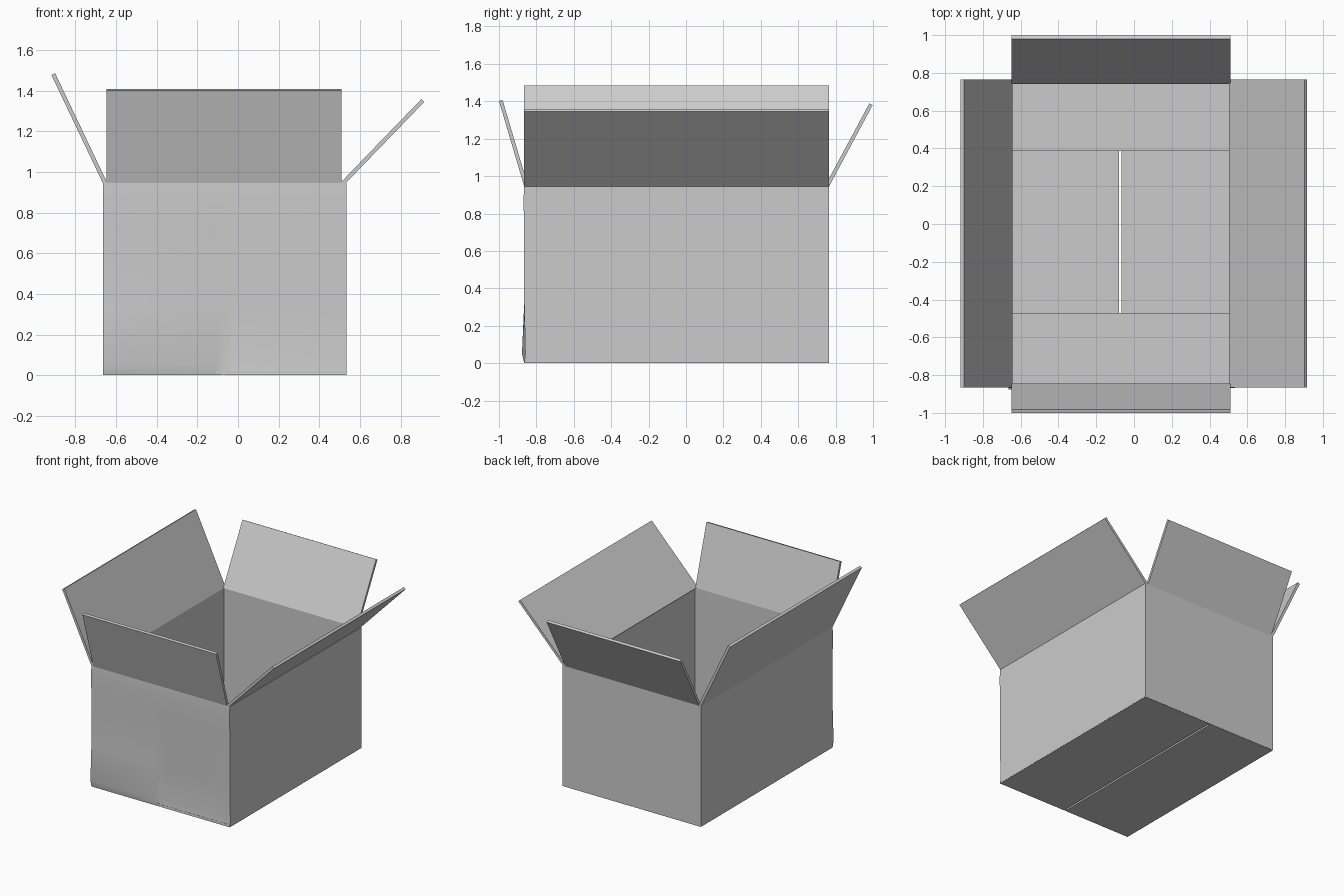
import bpy, bmesh, math
from mathutils import Vector

old = bpy.data.objects.get("Cube")
if old:
    bpy.data.objects.remove(old, do_unlink=True)

card = bpy.data.materials.new("grey_cardboard")
card.use_nodes = True
GREY = (0.6, 0.6, 0.6, 1)
card.diffuse_color = GREY
card.node_tree.nodes["Principled BSDF"].inputs["Base Color"].default_value = GREY

# Overall carton measurements
LEFT, RIGHT = -0.665, 0.535
FRONT, BACK = -0.865, 0.765
TOP, CARD = 0.945, 0.02
SEAM = -0.072


def finish(name, bm):
    bmesh.ops.recalc_face_normals(bm, faces=bm.faces)
    mesh = bpy.data.meshes.new(name)
    bm.to_mesh(mesh)
    bm.free()
    mesh.materials.append(card)
    obj = bpy.data.objects.new(name, mesh)
    bpy.context.collection.objects.link(obj)
    return obj


def prism(name, profile, axis, low, high):
    """Extrude an upright profile of (across, height) points along x or y."""
    bm = bmesh.new()
    place = (lambda p, t: (t, p[0], p[1])) if axis == "x" else (lambda p, t: (p[0], t, p[1]))
    face = bm.faces.new([bm.verts.new(place(p, low)) for p in profile])
    out = bmesh.ops.extrude_face_region(bm, geom=[face])
    shift = Vector((high - low, 0, 0)) if axis == "x" else Vector((0, high - low, 0))
    bmesh.ops.translate(bm, vec=shift, verts=[g for g in out["geom"] if isinstance(g, bmesh.types.BMVert)])
    return finish(name, bm)


def panel(name, x0, x1, y0, y1, z0):
    return prism(name, [(x0, z0), (x1, z0), (x1, z0 + CARD), (x0, z0 + CARD)], "y", y0, y1)


def flap(name, hinge, tip, axis, low, high):
    """Thin open lid flap; hinge and tip lie on its outer face."""
    a, b = Vector(hinge), Vector(tip)
    along = (b - a).normalized()
    inward = Vector((-along.y, along.x)) * CARD
    if inward.y < 0:
        inward = -inward
    inner = a + inward
    inner -= along * ((inner.y - TOP) / along.y)
    return prism(name, [a, b, b + inward, inner], axis, low, high)


# Four walls as one continuous sleeve
bm = bmesh.new()


def loop(inset, z):
    return [bm.verts.new(p) for p in (
        (LEFT + inset, FRONT + inset, z), (RIGHT - inset, FRONT + inset, z),
        (RIGHT - inset, BACK - inset, z), (LEFT + inset, BACK - inset, z))]


rings = [loop(0, 0.003), loop(0, TOP), loop(CARD, TOP), loop(CARD, 0.003)]
for k in range(4):
    r, s = rings[k], rings[(k + 1) % 4]
    for i in range(4):
        j = (i + 1) % 4
        bm.faces.new((r[i], r[j], s[j], s[i]))

# Slightly crumpled front wall
cuts = [("x", x) for x in (-0.115, SEAM, -0.025)] + [("z", z) for z in (0.05, 0.32, 0.72, 0.87)]
for axis, at in cuts:
    faces = [f for f in bm.faces if all(abs(v.co.y - FRONT) < 1e-5 for v in f.verts)]
    geom = list({g for f in faces for g in (*f.verts, *f.edges)}) + faces
    normal = (1, 0, 0) if axis == "x" else (0, 0, 1)
    bmesh.ops.bisect_plane(bm, geom=geom, plane_co=(at, 0, at), plane_no=normal)
for v in bm.verts:
    x, y, z = v.co
    if abs(y - FRONT) > 1e-5 or z < 0.02 or z > 0.9:
        continue
    if z < 0.1:
        v.co.y += -0.012 if x < -0.1 else 0.006
    elif z > 0.8:
        v.co.y -= 0.004
    if abs(x - SEAM) < 0.01 and z < 0.75:
        v.co.y += 0.004
walls = finish("box_walls", bm)
bpy.context.view_layer.objects.active = walls
walls.select_set(True)
bpy.ops.object.shade_smooth_by_angle(angle=math.radians(30))
walls.select_set(False)

# Closed bottom: long outer flaps meeting at a slit, short inner flaps above
E = 0.001
panel("bottom_flap_right", LEFT + E, SEAM - 0.007, FRONT + E, BACK - E, 0)
panel("bottom_flap_left", SEAM + 0.007, RIGHT - E, FRONT + E, BACK - E, 0)
panel("bottom_inner_flap_front", LEFT + CARD, RIGHT - CARD, FRONT + CARD, -0.472, CARD)
panel("bottom_inner_flap_back", LEFT + CARD, RIGHT - CARD, 0.387, BACK - CARD, CARD)

# Open lid flaps
flap("lid_flap_right", (LEFT, TOP), (-0.918, 1.477), "y", FRONT, BACK)
flap("lid_flap_left", (RIGHT - 0.005, TOP), (0.917, 1.345), "y", FRONT, BACK)
flap("lid_flap_front", (FRONT, TOP), (-1.0, 1.402), "x", -0.648, 0.51)
flap("lid_flap_back", (BACK, TOP), (0.998, 1.38), "x", -0.648, 0.51)
